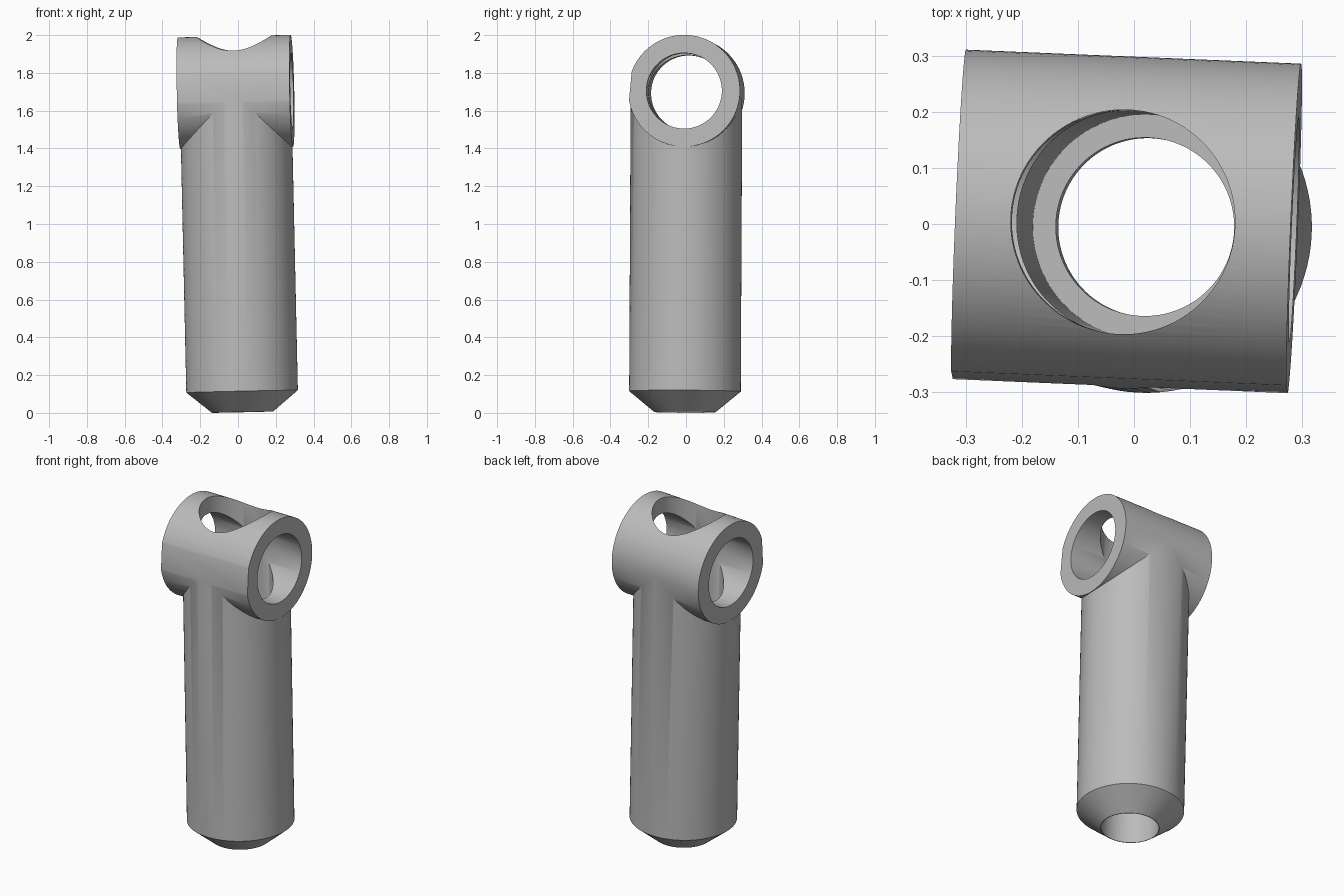
import bpy
import bmesh
import math
from mathutils import Matrix, Vector

cube = bpy.data.objects.get("Cube")
if cube:
    bpy.data.objects.remove(cube, do_unlink=True)

RADIUS = 0.296
BORE = 0.2
AXIS_Z = 1.695
HEAD_LENGTH = 0.598
SEGMENTS = 96

steel = bpy.data.materials.new("plain_grey")
steel.use_nodes = True
grey = (0.5, 0.5, 0.5, 1)
steel.diffuse_color = grey
steel.node_tree.nodes["Principled BSDF"].inputs["Base Color"].default_value = grey


def lathe(name, profile, along_x=False):
    """Closed solid turned about z from (radius, height) points."""
    bm = bmesh.new()
    rings = []
    for r, z in profile:
        ring = []
        for i in range(SEGMENTS):
            a = math.tau * i / SEGMENTS
            ring.append(bm.verts.new((r * math.cos(a), r * math.sin(a), z)))
        rings.append(ring)
    for low, high in zip(rings, rings[1:]):
        for i in range(SEGMENTS):
            j = (i + 1) % SEGMENTS
            bm.faces.new((low[i], low[j], high[j], high[i]))
    bm.faces.new(rings[0][::-1])
    bm.faces.new(rings[-1])
    if along_x:
        bm.transform(Matrix.Translation((0, 0, AXIS_Z)) @ Matrix.Rotation(math.pi / 2, 4, "Y"))
    return finish(name, bm)


def finish(name, bm):
    mesh = bpy.data.meshes.new(name)
    bm.to_mesh(mesh)
    bm.free()
    mesh.materials.append(steel)
    obj = bpy.data.objects.new(name, mesh)
    bpy.context.collection.objects.link(obj)
    return obj


def combine(target, other, operation):
    mod = target.modifiers.new(operation.title(), "BOOLEAN")
    mod.operation = operation
    mod.solver = "EXACT"
    mod.object = other
    bpy.ops.object.select_all(action="DESELECT")
    bpy.context.view_layer.objects.active = target
    target.select_set(True)
    bpy.ops.object.modifier_apply(modifier=mod.name)
    bpy.data.objects.remove(other, do_unlink=True)


# Tapered shaft and the crosswise head sleeve
body = lathe("tube_body", [(0.162, 0), (RADIUS - 0.0005, 0.11), (RADIUS - 0.0005, AXIS_Z)])
half = HEAD_LENGTH / 2
combine(body, lathe("head_sleeve", [(RADIUS, -half), (RADIUS, half)], True), "UNION")

# Bores: across the head, and down the shaft with a step near the tip
combine(body, lathe("cross_bore", [(BORE, -1), (BORE, 1)], True), "DIFFERENCE")
combine(body, lathe("shaft_bore", [(0.159, -0.1), (0.159, 0.2), (BORE, 0.2), (BORE, 2.2)]), "DIFFERENCE")

# Flat along the front of the head, leaning slightly upward
bm = bmesh.new()
bmesh.ops.create_cube(bm, size=1)
depth = RADIUS * math.cos(math.radians(15))
bm.transform(Matrix.Translation((0, 0, AXIS_Z))
             @ Matrix.Rotation(math.radians(-5), 4, "X")
             @ Matrix.Translation((0, -depth - 0.1, 0))
             @ Matrix.Diagonal((1, 0.2, 0.3, 1)))
combine(body, finish("front_flat", bm), "DIFFERENCE")

# Slight lean and turn of the whole piece
up = Vector((-0.022, 0.005, 1)).normalized()
yaw = math.radians(-2.4)
side = Vector((math.cos(yaw), math.sin(yaw), 0))
back = up.cross(side).normalized()
side = back.cross(up)
pose = Matrix((side, back, up)).transposed().to_4x4()
pose.translation = (0.024, -0.006, 0.004)
body.data.transform(pose)

bpy.ops.object.select_all(action="DESELECT")
bpy.context.view_layer.objects.active = body
body.select_set(True)
bpy.ops.object.shade_smooth_by_angle(angle=math.radians(30))
